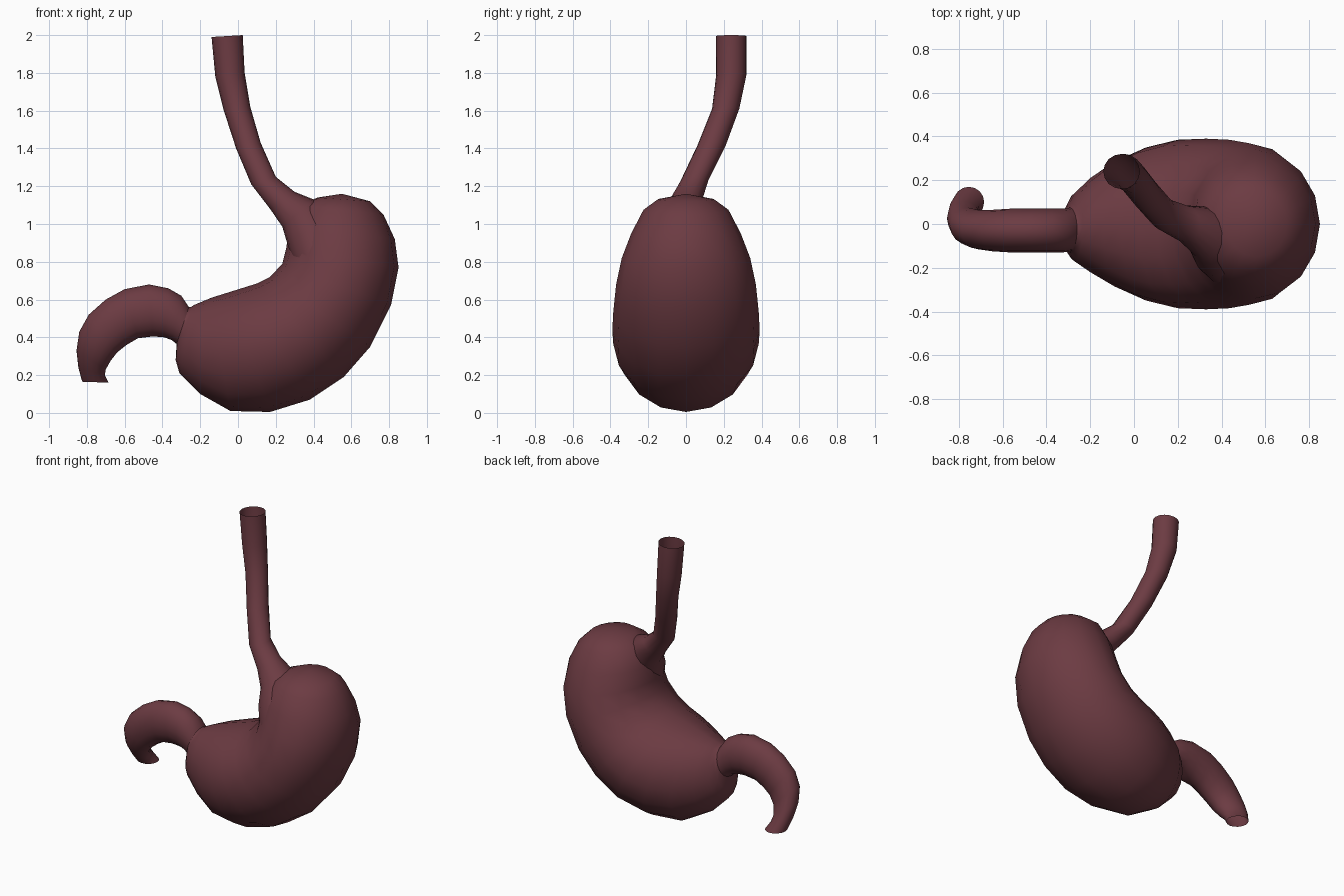
import bpy, bmesh, math
from mathutils import Vector

flesh = bpy.data.materials.new("dark red flesh")
flesh.diffuse_color = (0.15, 0.044, 0.055, 1)


def loft(name, rings, pole=None, sides=16):
    """Skin elliptical rings: (x1, z1, x2, z2, y centre, y half depth)."""
    bm = bmesh.new()
    loops = []
    for x1, z1, x2, z2, y, depth in rings:
        a, b = Vector((x1, y, z1)), Vector((x2, y, z2))
        mid, half = (a + b) / 2, (a - b) / 2
        side = Vector((0, depth, 0))
        loops.append([bm.verts.new(mid + half * math.cos(t) + side * math.sin(t))
                      for t in (2 * math.pi * i / sides for i in range(sides))])
    for lo, hi in zip(loops, loops[1:]):
        for i in range(sides):
            j = (i + 1) % sides
            bm.faces.new((lo[i], lo[j], hi[j], hi[i]))
    if pole:
        tip = bm.verts.new(pole)
        for i in range(sides):
            bm.faces.new((tip, loops[0][(i + 1) % sides], loops[0][i]))
    bmesh.ops.recalc_face_normals(bm, faces=bm.faces)
    for f in bm.faces:
        f.smooth = True
    mesh = bpy.data.meshes.new(name)
    bm.to_mesh(mesh)
    bm.free()
    mesh.materials.append(flesh)
    obj = bpy.data.objects.new(name, mesh)
    bpy.context.collection.objects.link(obj)
    return obj


# Stomach body: greater curve point, lesser curve point, centre, depth
loft("stomach_body", [
    (0.70, 1.12, 0.42, 1.14, 0, 0.15),
    (0.77, 1.05, 0.33, 1.10, 0, 0.225),
    (0.83, 0.92, 0.27, 0.98, 0, 0.29),
    (0.85, 0.77, 0.255, 0.87, 0, 0.34),
    (0.81, 0.57, 0.235, 0.79, 0, 0.37),
    (0.70, 0.35, 0.17, 0.72, 0, 0.385),
    (0.56, 0.19, 0.10, 0.685, 0, 0.39),
    (0.38, 0.07, 0.02, 0.66, 0, 0.385),
    (0.17, 0.005, -0.06, 0.635, 0, 0.35),
    (-0.04, 0.01, -0.14, 0.61, 0, 0.285),
    (-0.20, 0.10, -0.20, 0.585, -0.005, 0.215),
    (-0.31, 0.21, -0.235, 0.57, -0.015, 0.155),
    (-0.33, 0.28, -0.25, 0.56, -0.02, 0.12),
    (-0.325, 0.365, -0.26, 0.56, -0.025, 0.10),
], pole=(0.55, 0, 1.16))

# Bowel tube: arches over, then hooks down and back to an open end
loft("bowel_tube", [
    (-0.26, 0.56, -0.325, 0.365, -0.025, 0.10),
    (-0.30, 0.62, -0.35, 0.385, -0.03, 0.10),
    (-0.37, 0.66, -0.39, 0.40, -0.03, 0.10),
    (-0.47, 0.68, -0.45, 0.405, -0.03, 0.10),
    (-0.60, 0.655, -0.53, 0.395, -0.03, 0.10),
    (-0.70, 0.60, -0.59, 0.36, -0.03, 0.095),
    (-0.79, 0.52, -0.64, 0.32, -0.025, 0.09),
    (-0.84, 0.43, -0.675, 0.275, -0.01, 0.085),
    (-0.855, 0.33, -0.70, 0.23, 0.025, 0.08),
    (-0.845, 0.24, -0.705, 0.20, 0.065, 0.075),
    (-0.825, 0.165, -0.685, 0.16, 0.10, 0.07),
])

# Gullet: open at the top, flaring into the front of the body
loft("gullet", [
    (-0.14, 1.99, 0.025, 2.00, 0.24, 0.08),
    (-0.12, 1.78, 0.035, 1.80, 0.24, 0.08),
    (-0.075, 1.60, 0.065, 1.62, 0.21, 0.072),
    (-0.01, 1.40, 0.12, 1.43, 0.135, 0.075),
    (0.07, 1.21, 0.20, 1.25, 0.045, 0.073),
    (0.17, 1.08, 0.30, 1.17, 0.0, 0.085),
    (0.235, 0.985, 0.40, 1.13, -0.04, 0.12),
    (0.26, 0.90, 0.48, 1.04, -0.09, 0.15),
    (0.30, 0.78, 0.52, 0.90, -0.14, 0.14),
])
